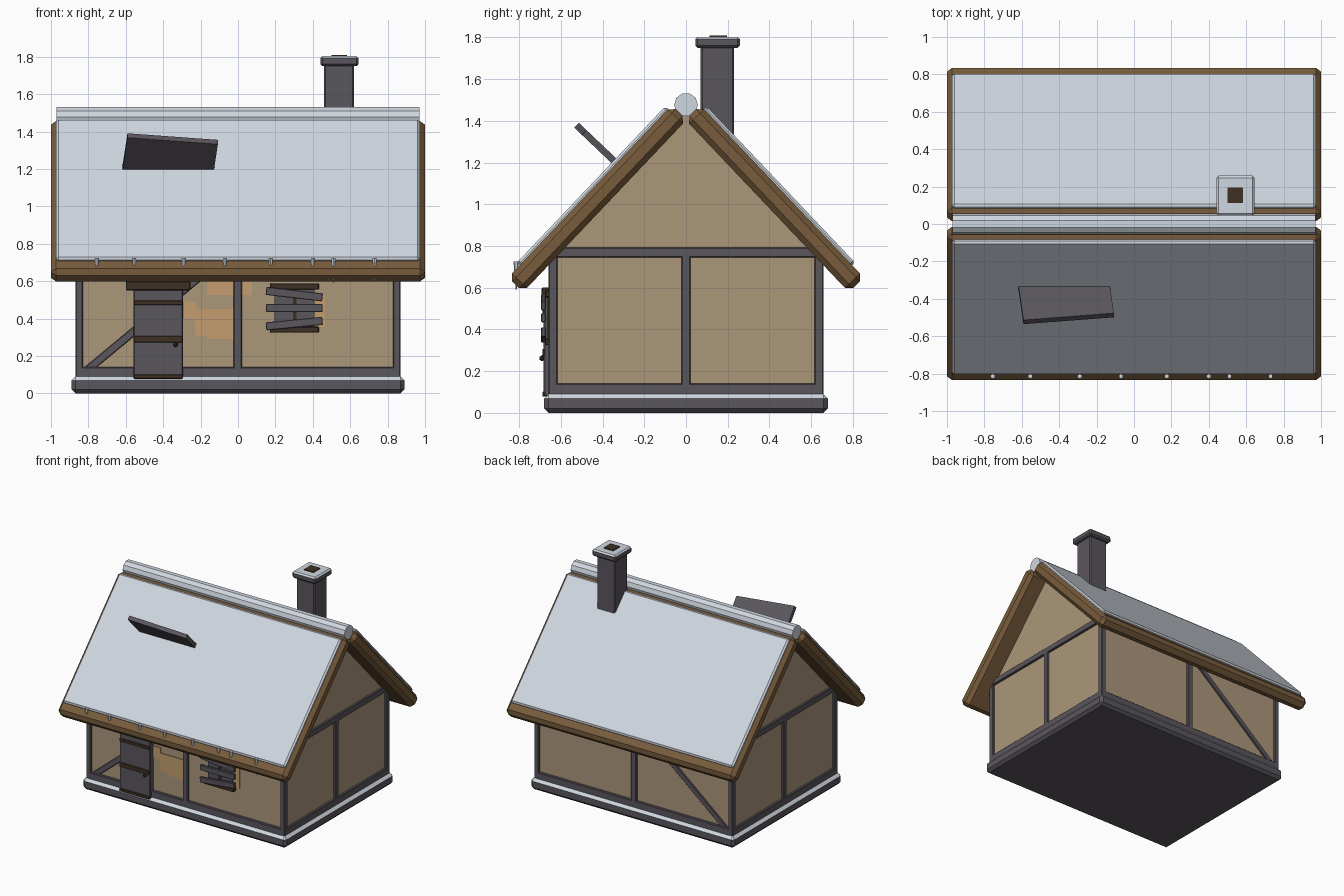
import bpy, bmesh, math, random
from mathutils import Matrix, Vector

if "Cube" in bpy.data.objects:
    bpy.data.objects.remove(bpy.data.objects["Cube"])

random.seed(4)


def material(name, r, g, b):
    m = bpy.data.materials.new(name)
    lin = [((c / 255 + 0.055) / 1.055) ** 2.4 for c in (r, g, b)]
    m.diffuse_color = (*lin, 1)
    m.use_nodes = True
    m.node_tree.nodes["Principled BSDF"].inputs["Base Color"].default_value = m.diffuse_color
    return m


SNOW = material("snow", 208, 215, 224)
PLASTER = material("plaster", 172, 151, 122)
TIMBER = material("grey timber", 90, 86, 93)
ROOF = material("brown roof wood", 120, 92, 60)
DARK = material("dark brown", 62, 49, 36)
PATCH = material("bare clay", 196, 158, 110)


def finish(name, bm, *mats):
    bmesh.ops.recalc_face_normals(bm, faces=bm.faces[:])
    me = bpy.data.meshes.new(name)
    bm.to_mesh(me)
    bm.free()
    for m in mats:
        me.materials.append(m)
    ob = bpy.data.objects.new(name, me)
    bpy.context.collection.objects.link(ob)
    return ob


def box(name, x, y, z, mat, bevel=0.0, frame=None, top=None):
    """Box from three (min, max) ranges, placed in an optional frame; top recolours upward faces."""
    bm = bmesh.new()
    size = [b - a for a, b in (x, y, z)]
    mid = [(a + b) / 2 for a, b in (x, y, z)]
    bmesh.ops.create_cube(bm, size=1, matrix=Matrix.Translation(mid) @ Matrix.Diagonal((*size, 1)))
    if bevel:
        bmesh.ops.bevel(bm, geom=bm.edges[:], offset=bevel, segments=1, affect='EDGES')
    if frame:
        bm.transform(frame)
    if top:
        bm.normal_update()
        for f in bm.faces:
            f.material_index = int(f.normal.z > 0.5)
        return finish(name, bm, mat, top)
    return finish(name, bm, mat)


def beam(name, a, b, y, width, depth, mat, bevel=0.004):
    """Flat bar in a wall plane running between two (x, z) points."""
    (ax, az), (bx, bz) = a, b
    h = math.hypot(bx - ax, bz - az) / 2
    frame = Matrix.Translation(((ax + bx) / 2, y, (az + bz) / 2)) @ Matrix.Rotation(-math.atan2(bz - az, bx - ax), 4, 'Y')
    return box(name, (-h, h), (-depth / 2, depth / 2), (-width / 2, width / 2), mat, bevel, frame)


def cone(name, r1, r2, depth, sides, matrix, mat):
    bm = bmesh.new()
    bmesh.ops.create_cone(bm, cap_ends=True, segments=sides, radius1=r1, radius2=r2, depth=depth, matrix=matrix)
    return finish(name, bm, mat)


# Stone base with snow on its upper edge
box("base", (-0.89, 0.89), (-0.68, 0.68), (0, 0.09), TIMBER, 0.021, top=SNOW)

# House body: gable profile extruded along x
bm = bmesh.new()
profile = [(-0.64, 0.08), (0.64, 0.08), (0.64, 0.77), (0, 1.45), (-0.64, 0.77)]
face = bm.faces.new([bm.verts.new((-0.85, y, z)) for y, z in profile])
ext = bmesh.ops.extrude_face_region(bm, geom=[face])
bmesh.ops.translate(bm, vec=(1.7, 0, 0), verts=[v for v in ext["geom"] if isinstance(v, bmesh.types.BMVert)])
finish("walls", bm, PLASTER)

# Timber frame
for sx in (-1, 1):
    side = "right" if sx > 0 else "left"
    xs = sorted((sx * 0.83, sx * 0.868))
    for sy in (-1, 1):
        box(f"corner_post_{side}", xs, sorted((sy * 0.615, sy * 0.66)), (0.085, 0.77), TIMBER, 0.005)
    box(f"gable_post_{side}", xs, (-0.021, 0.021), (0.13, 0.76), TIMBER, 0.004)
    box(f"gable_sill_{side}", xs, (-0.64, 0.64), (0.085, 0.14), TIMBER, 0.004)
    box(f"gable_beam_{side}", xs, (-0.655, 0.655), (0.745, 0.792), TIMBER, 0.004)
for sy in (-1, 1):
    side = "back" if sy > 0 else "front"
    ys = sorted((sy * 0.62, sy * 0.66))
    box(f"{side}_post", (-0.024, 0.021), ys, (0.13, 0.74), TIMBER, 0.004)
    box(f"{side}_sill", (-0.85, 0.85), ys, (0.085, 0.14), TIMBER, 0.004)
    box(f"{side}_top_beam", (-0.85, 0.85), ys, (0.70, 0.75), TIMBER, 0.004)
    beam(f"{side}_brace", (-0.83, 0.105), (-0.07, 0.735), sy * 0.636, 0.042, 0.034, TIMBER)

# Roof slabs and their snow, built in slope coordinates (x, along slope, outward)
PITCH = math.radians(46.5)
c, s = math.cos(PITCH), math.sin(PITCH)
front_slope = Matrix.Rotation(PITCH, 4, 'X')
for side, frame in (("front", front_slope), ("back", Matrix.Rotation(math.pi, 4, 'Z') @ front_slope)):
    box(f"{side}_roof", (-1, 1), (-0.117, 1.022), (0.965, 1.065), ROOF, 0.027, frame)
    box(f"{side}_roof_snow", (-0.973, 0.973), (-0.035, 0.998), (1.045, 1.084), SNOW, 0.012, frame)

# Snowy ridge log
cone("ridge_snow", 0.057, 0.057, 1.94, 10,
     Matrix.Translation((0, 0, 1.477)) @ Matrix.Rotation(math.pi / 2, 4, 'Y'), SNOW)

# Loose plank sticking out of the front slope
plank = front_slope @ Matrix.Translation((-0.365, 0.639, 1.155)) @ Matrix.Rotation(math.radians(6), 4, 'Y')
box("loose_plank", (-0.243, 0.243), (-0.016, 0.016), (-0.15, 0.15), TIMBER, 0, plank)

# Chimney
box("chimney", (0.46, 0.62), (0.07, 0.23), (1.0, 1.77), TIMBER, 0.008)
box("chimney_cap", (0.44, 0.645), (0.045, 0.258), (1.75, 1.803), TIMBER, 0.011, top=SNOW)
box("chimney_opening", (0.5, 0.582), (0.112, 0.196), (1.78, 1.81), DARK)

# Icicles along the front eave
for x in (-0.755, -0.555, -0.29, -0.07, 0.175, 0.40, 0.51, 0.73):
    d = random.uniform(0.09, 0.14)
    cone("icicle", 0.002, 0.013, d, 6, Matrix.Translation((x, -0.814, 0.725 - d / 2)), SNOW)

# Bare patches where plaster has fallen off
for x, z in (((-0.165, 0.075), (0.525, 0.66)), ((-0.295, -0.225), (0.40, 0.49)),
             ((-0.23, -0.025), (0.31, 0.45)), ((-0.165, -0.025), (0.29, 0.312)),
             ((0.27, 0.465), (0.355, 0.53))):
    box("bare_patch", x, (-0.647, -0.639), z, PATCH)

# Door with straps, lintel and knob
box("door", (-0.56, -0.293), (-0.682, -0.635), (0.08, 0.60), TIMBER, 0.006)
for z in ((0.078, 0.102), (0.472, 0.497), (0.272, 0.306)):
    box("door_strap", (-0.557, -0.296), (-0.689, -0.66), z, DARK, 0.003)
box("door_lintel", (-0.60, -0.255), (-0.692, -0.635), (0.55, 0.60), DARK, 0.005)
bm = bmesh.new()
bmesh.ops.create_icosphere(bm, subdivisions=1, radius=0.015, matrix=Matrix.Translation((-0.333, -0.69, 0.262)))
finish("door_knob", bm, DARK)

# Boarded window
box("window_pane", (0.195, 0.41), (-0.656, -0.635), (0.34, 0.575), TIMBER)
box("window_bar", (0.295, 0.312), (-0.664, -0.64), (0.34, 0.575), DARK)
for z in ((0.325, 0.357), (0.555, 0.588)):
    box("window_rail", (0.17, 0.432), (-0.675, -0.635), z, DARK, 0.004)
for a, b in ((0.548, 0.513), (0.456, 0.456), (0.358, 0.388)):
    beam("window_board", (0.15, a), (0.452, b), -0.683, 0.043, 0.022, TIMBER, 0.003)
